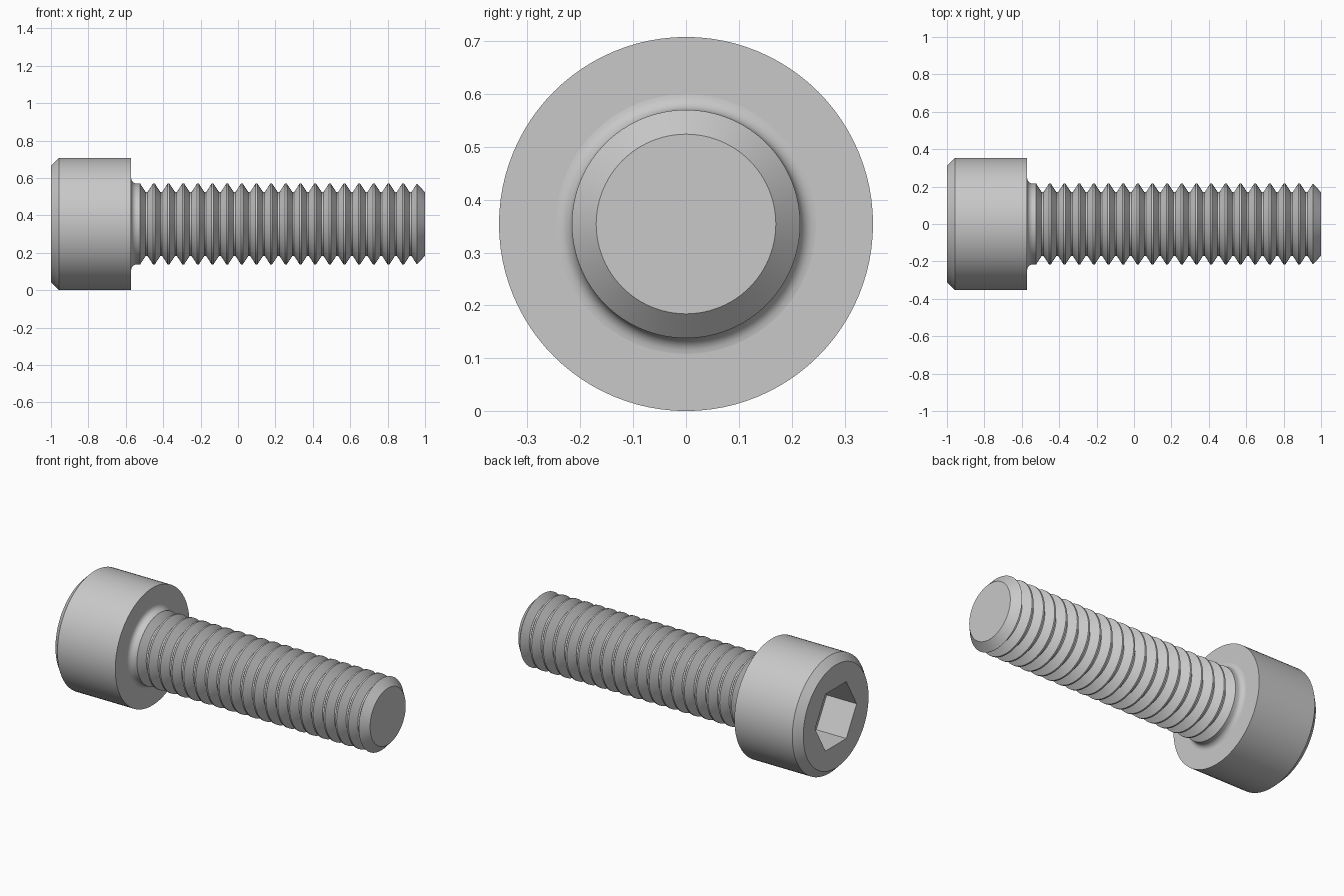
import bpy
import bmesh
from math import sin, cos, pi, radians

if "Cube" in bpy.data.objects:
    bpy.data.objects.remove(bpy.data.objects["Cube"])

SEGMENTS = 96
HEAD_R, SHANK_R, TIP_R = 0.354, 0.216, 0.17
HEAD_BACK, CHAMFER = -0.571, 0.043
FILLET = 0.03
PITCH, GROOVES, THREAD_START = 0.0784, 19, -0.523
ROOT_R, CREST, ROOT = 0.17, 0.01, 0.009
HEX_R, HEX_DEPTH = 0.198, 0.2

steel = bpy.data.materials.new("grey steel")
steel.use_nodes = True
colour = (0.58, 0.58, 0.58, 1)
steel.diffuse_color = colour
steel.node_tree.nodes["Principled BSDF"].inputs["Base Color"].default_value = colour


def ring(bm, x, r, count=SEGMENTS):
    """Circle of vertices around the long axis."""
    turn = 2 * pi / count
    return [bm.verts.new((x, r * cos(i * turn), HEAD_R + r * sin(i * turn)))
            for i in range(count)]


def bridge(bm, a, b):
    """Band of quads between two equal rings."""
    for i in range(len(a)):
        j = (i + 1) % len(a)
        bm.faces.new((a[i], a[j], b[j], b[i]))


def lathe(bm, profile):
    rings = [ring(bm, x, r) for x, r in profile]
    for a, b in zip(rings, rings[1:]):
        bridge(bm, a, b)
    return rings


def finish(bm, name):
    bmesh.ops.recalc_face_normals(bm, faces=bm.faces)
    mesh = bpy.data.meshes.new(name)
    bm.to_mesh(mesh)
    bm.free()
    mesh.materials.append(steel)
    obj = bpy.data.objects.new(name, mesh)
    bpy.context.collection.objects.link(obj)
    bpy.ops.object.select_all(action='DESELECT')
    obj.select_set(True)
    bpy.context.view_layer.objects.active = obj
    bpy.ops.object.shade_smooth_by_angle(angle=radians(30))


# Cylindrical head with chamfered rim, open where the shank joins
bm = bmesh.new()
rim = lathe(bm, [(-1, HEAD_R - CHAMFER), (-1 + CHAMFER, HEAD_R),
                 (HEAD_BACK, HEAD_R), (HEAD_BACK, SHANK_R + FILLET)])[0]

# Hexagonal socket, with the end face split into one panel per side
mouth = ring(bm, -1, HEX_R, 6)
floor = ring(bm, -1 + HEX_DEPTH, HEX_R, 6)
per_side = SEGMENTS // 6
for k in range(6):
    arc = [rim[(k * per_side + i) % SEGMENTS] for i in range(per_side + 1)]
    bm.faces.new(arc + [mouth[(k + 1) % 6], mouth[k]])
bridge(bm, mouth, floor)
bm.faces.new(floor)
finish(bm, "head")

# Threaded shank: fillet under the head, ring grooves, chamfered tip
profile = []
for i in range(7):
    a = i / 6 * pi / 2
    profile.append((HEAD_BACK + FILLET * (1 - cos(a)),
                    SHANK_R + FILLET * (1 - sin(a))))
flank = (PITCH - CREST - ROOT) / 2
for k in range(GROOVES):
    x = THREAD_START + k * PITCH
    profile += [(x, SHANK_R), (x + flank, ROOT_R),
                (x + flank + ROOT, ROOT_R), (x + PITCH - CREST, SHANK_R)]
profile += [(1 - CHAMFER, SHANK_R), (1, TIP_R)]

bm = bmesh.new()
tip = lathe(bm, profile)[-1]
bm.faces.new(tip)
finish(bm, "threaded_shank")
